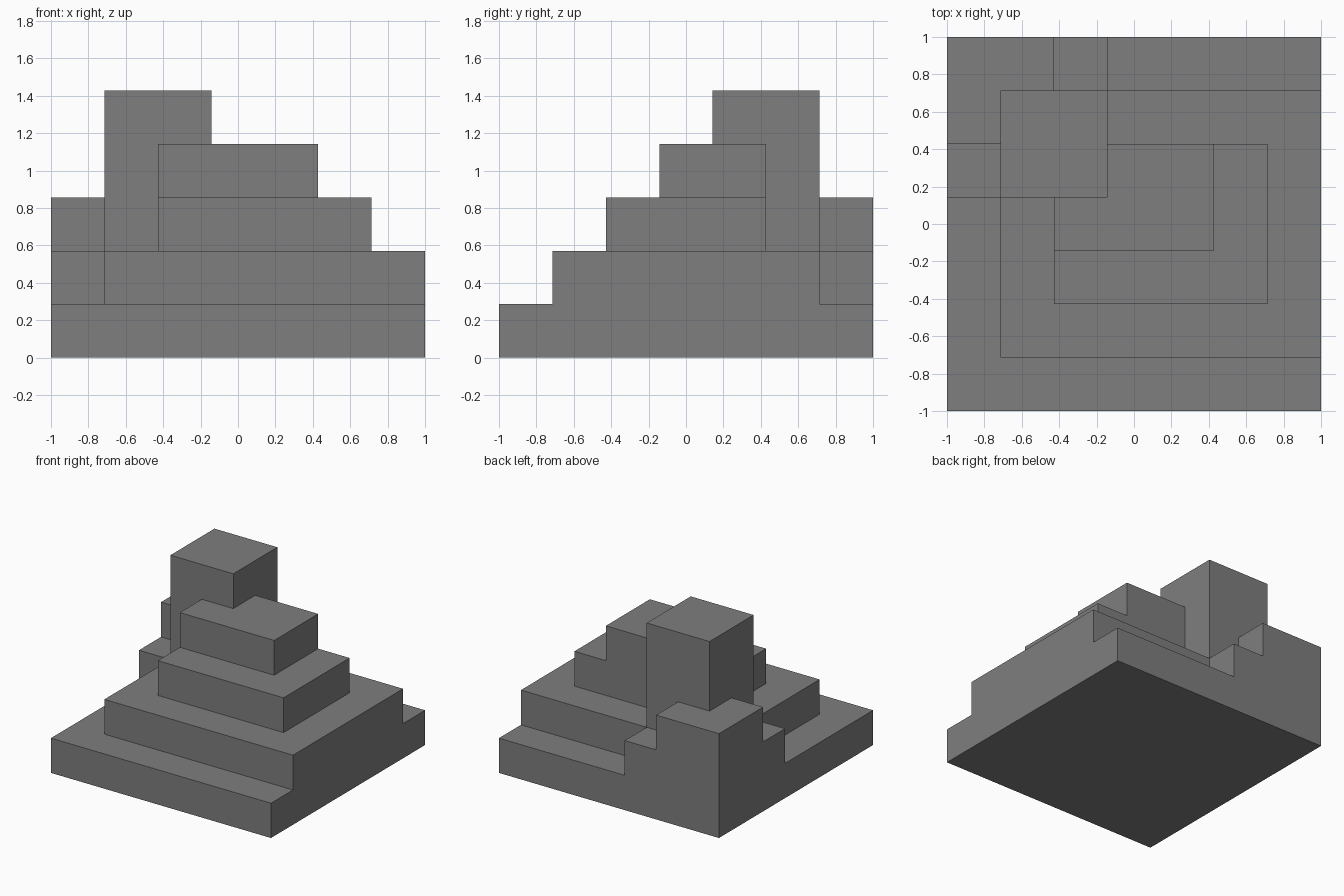
import bpy
import bmesh
from mathutils import Matrix, Vector

if "Cube" in bpy.data.objects:
    bpy.data.objects.remove(bpy.data.objects["Cube"])

U = 2 / 7  # one step; the footprint is 7 x 7 steps

stone = bpy.data.materials.new("dark_grey_stone")
stone.diffuse_color = (0.21, 0.21, 0.21, 1)
stone.use_nodes = True
stone.node_tree.nodes["Principled BSDF"].inputs["Base Color"].default_value = stone.diffuse_color


def block(name, x, y, z):
    """Box spanning (start, end) step counts, from the front left corner."""
    lo = Vector((x[0] - 3.5, y[0] - 3.5, z[0])) * U
    hi = Vector((x[1] - 3.5, y[1] - 3.5, z[1])) * U
    bm = bmesh.new()
    bmesh.ops.create_cube(bm, size=1, matrix=Matrix.LocRotScale(
        (lo + hi) / 2, None, hi - lo))
    mesh = bpy.data.meshes.new(name)
    bm.to_mesh(mesh)
    bm.free()
    mesh.materials.append(stone)
    bpy.context.collection.objects.link(bpy.data.objects.new(name, mesh))


# Terraces, each resting on the one below
block("base", (0, 7), (0, 7), (0, 1))
block("lower_terrace", (1, 7), (1, 6), (1, 2))
block("middle_terrace", (2, 6), (2, 5), (2, 3))
block("upper_terrace", (2, 5), (3, 5), (3, 4))

# Tower and the stepped buttress wrapping the back left corner
block("tower", (1, 3), (4, 6), (2, 5))
block("buttress_low", (0, 3), (4, 7), (1, 2))
block("buttress_high", (0, 2), (5, 7), (2, 3))
